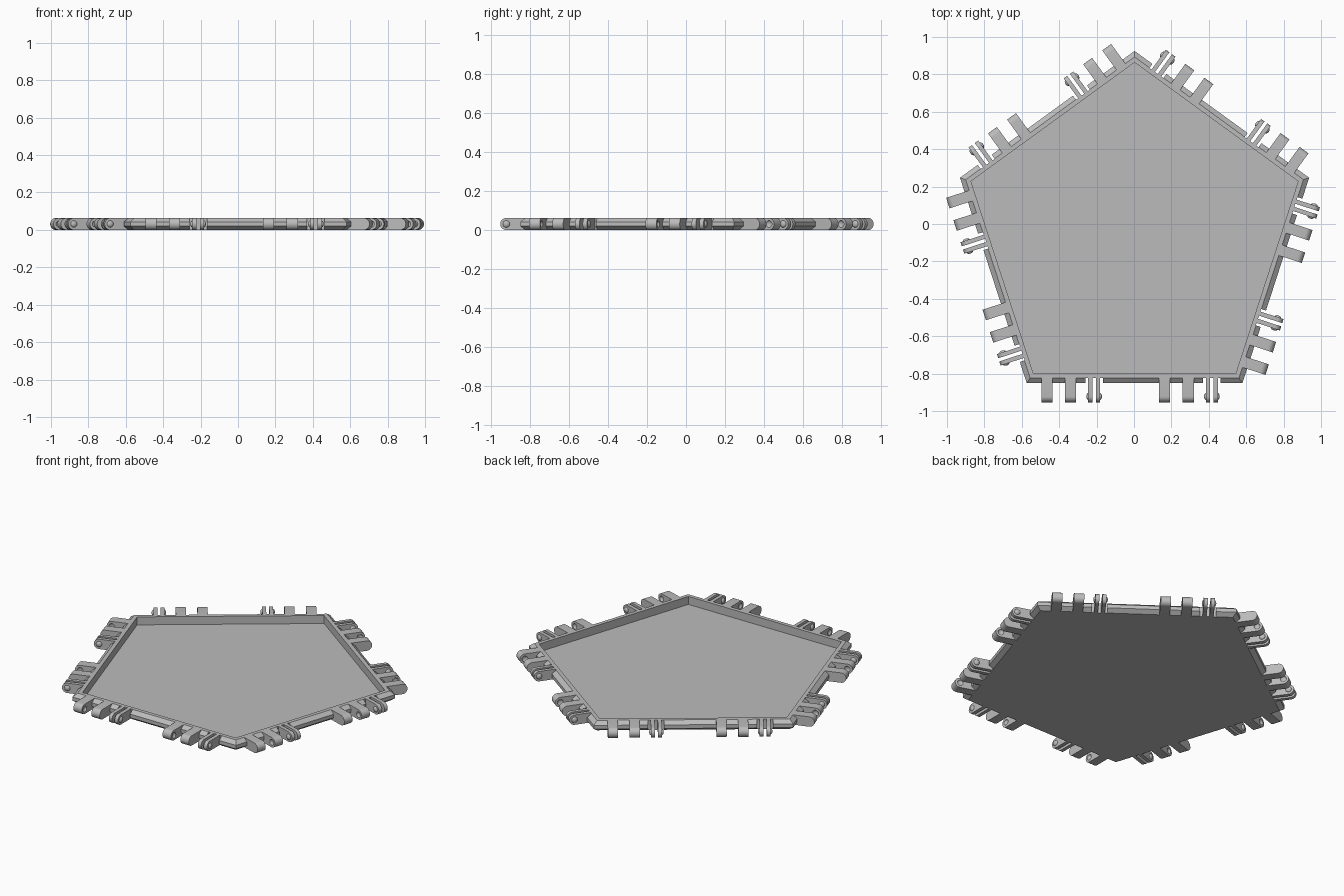
import bpy, bmesh, math
from mathutils import Matrix, Vector

H = 0.063                      # overall thickness
RIM = 0.768                    # centre to the edge of the flat rim
PIVOT = 0.866                  # centre to the hinge axis
CENTRE = Matrix.Translation((0.003, -0.056, 0))
TURNS = [Matrix.Rotation(math.radians(72 * k), 4, 'Z') for k in range(5)]
GROUPS = (-0.342, 0.287)       # middle of each hinge group along a side
PITCH = 0.126                  # spacing of hinge tabs

if "Cube" in bpy.data.objects:
    bpy.data.objects.remove(bpy.data.objects["Cube"], do_unlink=True)

grey = bpy.data.materials.new("light grey")
grey.use_nodes = True
colour = (0.5, 0.5, 0.5, 1)
grey.diffuse_color = colour
grey.node_tree.nodes["Principled BSDF"].inputs["Base Color"].default_value = colour


def to_mesh(bm, name):
    bmesh.ops.recalc_face_normals(bm, faces=bm.faces[:])
    mesh = bpy.data.meshes.new(name)
    bm.to_mesh(mesh)
    bm.free()
    mesh.materials.append(grey)
    return mesh


def place(name, mesh, matrix):
    obj = bpy.data.objects.new(name, mesh)
    bpy.context.collection.objects.link(obj)
    obj.matrix_world = matrix
    return obj


def carve(mesh, cutter_mesh):
    """Return the mesh with the cutter's volume removed."""
    base = place("carving_base", mesh, Matrix())
    cutter = place("cutter", cutter_mesh, Matrix())
    cutter.hide_render = True
    mod = base.modifiers.new("cut", 'BOOLEAN')
    mod.operation, mod.solver, mod.object = 'DIFFERENCE', 'EXACT', cutter
    bpy.context.view_layer.update()
    result = bpy.data.meshes.new_from_object(
        base.evaluated_get(bpy.context.evaluated_depsgraph_get()))
    for obj in (base, cutter):
        bpy.data.objects.remove(obj, do_unlink=True)
    return result


def soften(mesh):
    mesh.shade_smooth()
    mesh.set_sharp_from_angle(angle=math.radians(32))
    return mesh


def add_plate(bm, x, width):
    """Upright plate reaching out to -y with a rounded end."""
    r = H / 2
    profile = [(-RIM + 0.008, 0)]
    for i in range(15):
        a = -math.pi / 2 + math.pi * i / 14
        profile.append((-PIVOT - r * math.cos(a), r + r * math.sin(a)))
    profile.append((-RIM + 0.008, H))
    face = bm.faces.new([bm.verts.new((x - width / 2, y, z)) for y, z in profile])
    out = bmesh.ops.extrude_face_region(bm, geom=[face])
    moved = [v for v in out["geom"] if isinstance(v, bmesh.types.BMVert)]
    bmesh.ops.translate(bm, verts=moved, vec=(width, 0, 0))


def add_dome(bm, x):
    """Flattened ball on the hinge axis, used for pins and sockets."""
    m = Matrix.Translation((x, -PIVOT, H / 2)) @ Matrix.Diagonal((0.01, 0.018, 0.018, 1)) \
        @ Matrix.Rotation(math.pi / 2, 4, 'Y')
    bmesh.ops.create_uvsphere(bm, u_segments=16, v_segments=8, radius=1, matrix=m)


# Five-sided tray with a chamfered rim
bm = bmesh.new()
rings = []
for apothem, z in ((RIM, 0), (0.794, 0.02), (0.794, 0.043),
                   (RIM, H), (0.744, H), (0.744, 0.012)):
    radius = apothem / math.cos(math.pi / 5)
    rings.append([bm.verts.new(Matrix.Rotation(math.radians(72 * k), 3, 'Z')
                               @ Vector((0, radius, z))) for k in range(5)])
for low, high in zip(rings, rings[1:]):
    for k in range(5):
        n = (k + 1) % 5
        bm.faces.new((low[k], low[n], high[n], high[k]))
bm.faces.new(rings[0])
bm.faces.new(rings[-1])
tray = to_mesh(bm, "tray")

# Notches in the rim around each forked tab
bm = bmesh.new()
for turn in TURNS:
    for g in GROUPS:
        bmesh.ops.create_cube(bm, size=1, matrix=turn
                              @ Matrix.Translation((g + PITCH, -RIM - 0.049, H / 2))
                              @ Matrix.Diagonal((0.092, 0.1, 0.2, 1)))
place("tray", carve(tray, to_mesh(bm, "notches")), CENTRE)

# Solid tabs, each with a socket on the side facing its partner
solid = []
for side in (1, -1):
    bm = bmesh.new()
    add_plate(bm, 0, 0.059)
    plate = to_mesh(bm, "solid_tab")
    bm = bmesh.new()
    add_dome(bm, side * 0.0295)
    solid.append(soften(carve(plate, to_mesh(bm, "socket"))))

# Forked tab: two thin plates with a pin on each outer side
bm = bmesh.new()
for side in (-1, 1):
    add_plate(bm, side * 0.0205, 0.023)
    add_dome(bm, side * 0.032)
fork = soften(to_mesh(bm, "forked_tab"))

# Two hinge groups on every side
for turn in TURNS:
    for g in GROUPS:
        for name, mesh, x in (("outer_solid_tab", solid[0], g - PITCH),
                              ("inner_solid_tab", solid[1], g),
                              ("forked_tab", fork, g + PITCH)):
            place(name, mesh, CENTRE @ turn @ Matrix.Translation((x, 0, 0)))
